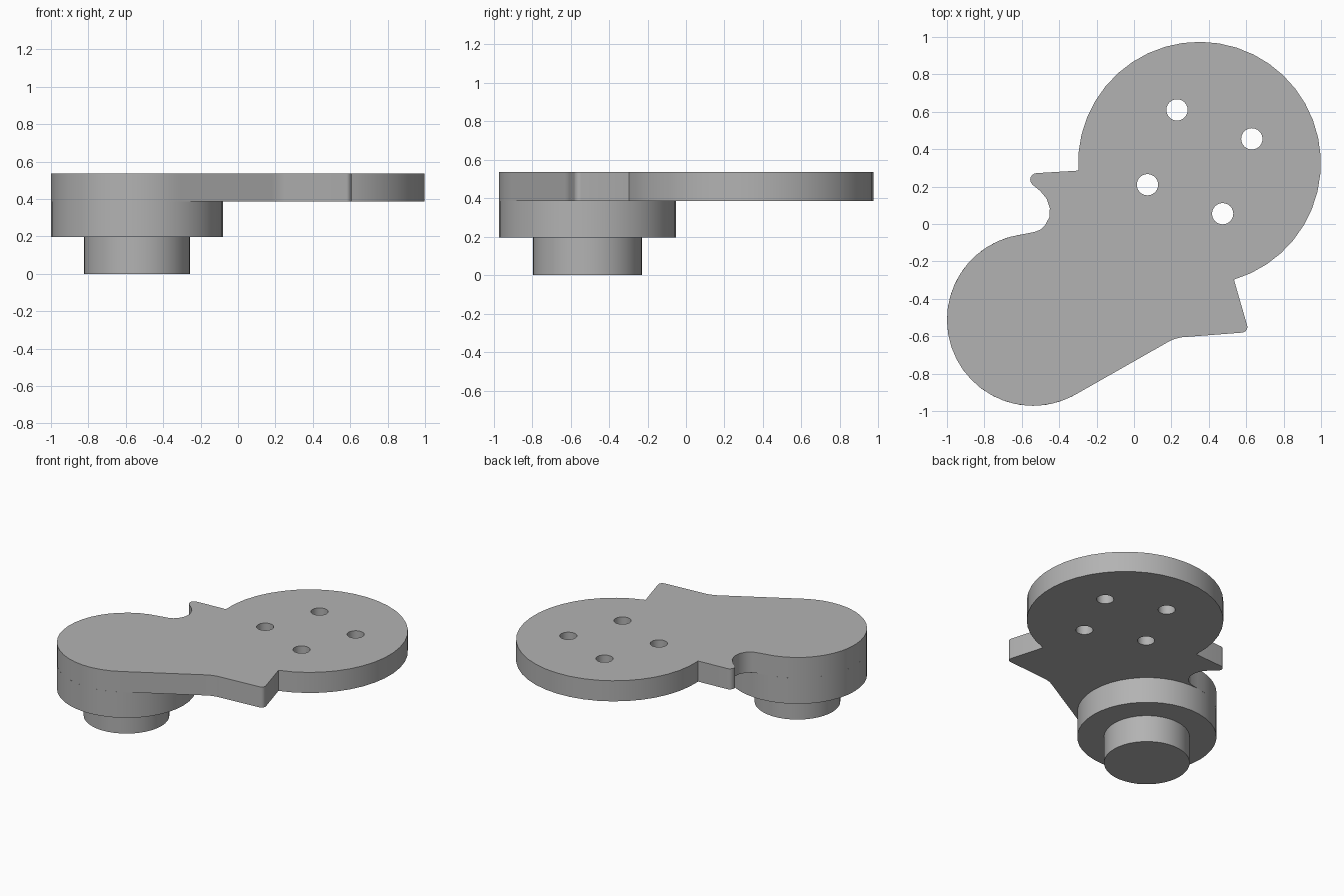
import bpy
import bmesh
from math import cos, sin, radians

cube = bpy.data.objects.get("Cube")
if cube:
    bpy.data.objects.remove(cube)

# One plain grey for the whole part
grey = bpy.data.materials.new("plain_grey")
grey.use_nodes = True
grey.diffuse_color = (0.45, 0.45, 0.45, 1)
grey.node_tree.nodes["Principled BSDF"].inputs["Base Color"].default_value = grey.diffuse_color

PIVOT = (-0.54, -0.512)
DISC = (0.35, 0.325)
PLATE_BOTTOM, PLATE_TOP, BOSS_BOTTOM = 0.385, 0.535, 0.197


def arc(centre, radius, start, end, steps):
    """Points along an arc, angles in degrees."""
    angles = [radians(start + (end - start) * i / steps) for i in range(steps + 1)]
    return [(centre[0] + radius * cos(a), centre[1] + radius * sin(a)) for a in angles]


def finish(obj):
    """Clean the mesh, colour it and smooth only the curved walls."""
    bm = bmesh.new()
    bm.from_mesh(obj.data)
    bmesh.ops.remove_doubles(bm, verts=bm.verts, dist=0.0005)
    bmesh.ops.recalc_face_normals(bm, faces=bm.faces)
    bm.to_mesh(obj.data)
    bm.free()
    obj.data.materials.clear()
    obj.data.materials.append(grey)
    bpy.ops.object.select_all(action="DESELECT")
    obj.select_set(True)
    bpy.context.view_layer.objects.active = obj
    bpy.ops.object.shade_smooth_by_angle(angle=radians(30))


def extruded_plate(name, loops, bottom, top):
    """Filled flat profile with holes, extruded between two heights."""
    curve = bpy.data.curves.new(name, "CURVE")
    curve.dimensions = "2D"
    curve.fill_mode = "BOTH"
    curve.extrude = (top - bottom) / 2
    for loop in loops:
        spline = curve.splines.new("POLY")
        spline.points.add(len(loop) - 1)
        for point, (x, y) in zip(spline.points, loop):
            point.co = (x, y, 0, 1)
        spline.use_cyclic_u = True
    obj = bpy.data.objects.new(name, curve)
    bpy.context.collection.objects.link(obj)
    obj.location.z = (bottom + top) / 2
    bpy.ops.object.select_all(action="DESELECT")
    obj.select_set(True)
    bpy.context.view_layer.objects.active = obj
    bpy.ops.object.convert(target="MESH")
    finish(bpy.context.view_layer.objects.active)


def cylinder(name, radius, bottom, top):
    """Round post on the pivot axis."""
    bpy.ops.mesh.primitive_cylinder_add(
        vertices=40, radius=radius, depth=top - bottom,
        location=(*PIVOT, (bottom + top) / 2))
    obj = bpy.context.object
    obj.name = obj.data.name = name
    finish(obj)


# Arm plate outline: large disc, left hook and notch, pivot end, right spur
outline = arc(DISC, 0.649, -73.5, 183.5, 30)
outline += [(-0.52, 0.272)]
outline += arc((-0.52, 0.237), 0.035, 110, 230, 5)
outline += [(-0.5, 0.175), (-0.467, 0.135), (-0.45, 0.085), (-0.453, 0.035),
            (-0.475, -0.005), (-0.5, -0.03), (-0.53, -0.042)]
outline += arc(PIVOT, 0.46, 97, 300, 24)
outline += [(0.18, -0.632), (0.21, -0.617), (0.25, -0.606)]
outline += arc((0.575, -0.55), 0.031, -80, 10, 5)

# Four bolt holes
holes = [arc(c, 0.057, 0, 345, 23)
         for c in [(0.23, 0.61), (0.63, 0.455), (0.072, 0.21), (0.474, 0.055)]]

extruded_plate("arm_plate", [outline] + holes, PLATE_BOTTOM, PLATE_TOP)

# Stepped pivot below the plate
cylinder("pivot_boss", 0.46, BOSS_BOTTOM, PLATE_BOTTOM)
cylinder("pivot_pin", 0.283, 0, BOSS_BOTTOM)
